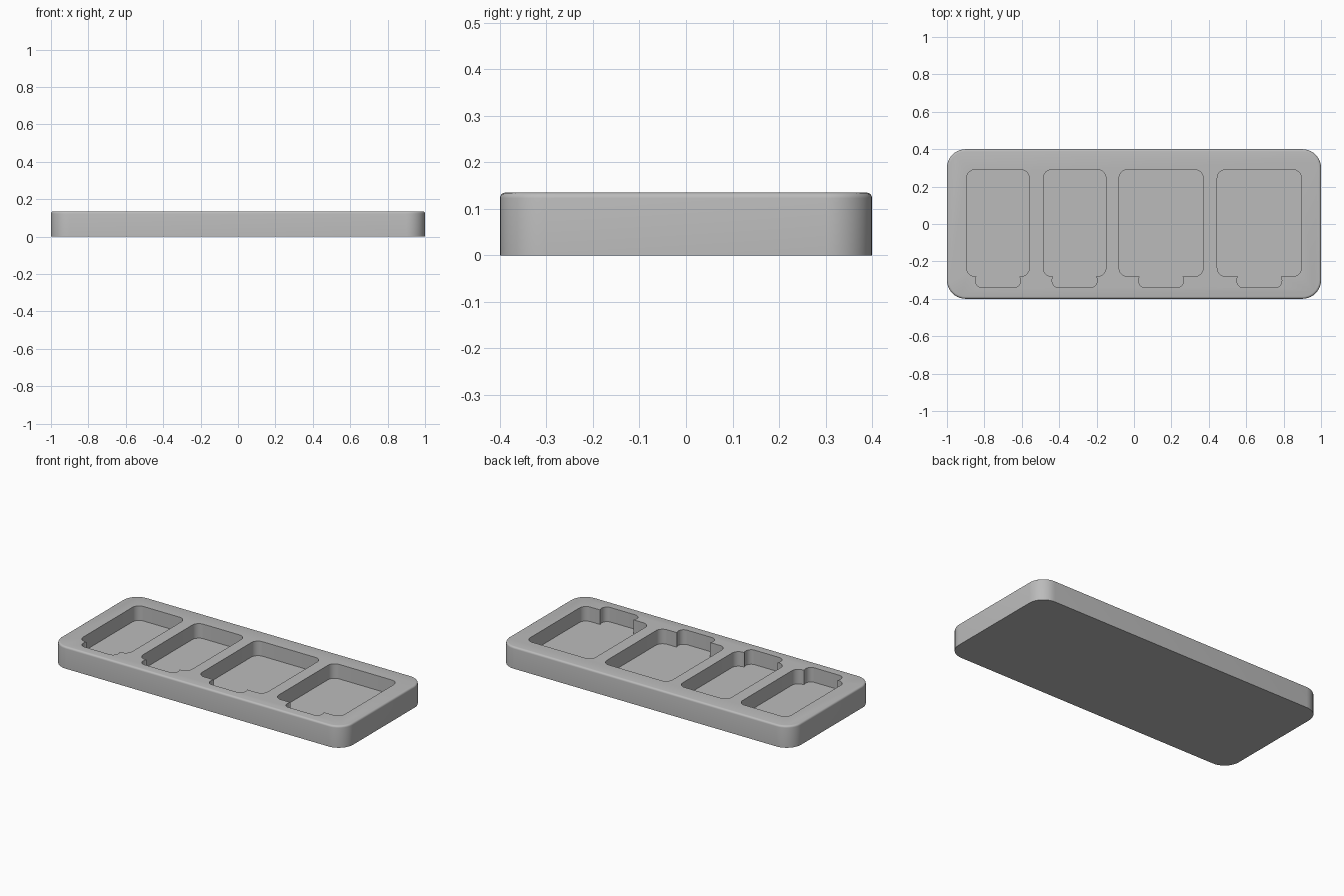
import bpy, bmesh
from math import sin, cos, pi

if "Cube" in bpy.data.objects:
    bpy.data.objects.remove(bpy.data.objects["Cube"], do_unlink=True)

HEIGHT, FLOOR, RIM = 0.135, 0.045, 0.012

grey = bpy.data.materials.new("matte_grey")
grey.use_nodes = True
grey.diffuse_color = (0.5, 0.5, 0.5, 1)
grey.node_tree.nodes["Principled BSDF"].inputs["Base Color"].default_value = grey.diffuse_color


def outline(x0, x1, y0, y1, r, inset=0.0, steps=10):
    """Rounded rectangle, counter-clockwise, optionally shrunk by inset."""
    corners = [(x1 - r, y1 - r), (x0 + r, y1 - r), (x0 + r, y0 + r), (x1 - r, y0 + r)]
    return [(cx + (r - inset) * cos(a), cy + (r - inset) * sin(a))
            for q, (cx, cy) in enumerate(corners)
            for a in [(q + i / steps) * pi / 2 for i in range(steps + 1)]]


def loft(name, rings):
    """Solid from a stack of (outline, z) rings with capped ends."""
    bm = bmesh.new()
    loops = [[bm.verts.new((x, y, z)) for x, y in pts] for pts, z in rings]
    for low, high in zip(loops, loops[1:]):
        n = len(low)
        for i in range(n):
            j = (i + 1) % n
            bm.faces.new((low[i], low[j], high[j], high[i]))
    bm.faces.new(loops[0][::-1])
    bm.faces.new(loops[-1])
    mesh = bpy.data.meshes.new(name)
    bm.to_mesh(mesh)
    bm.free()
    mesh.materials.append(grey)
    ob = bpy.data.objects.new(name, mesh)
    bpy.context.collection.objects.link(ob)
    return ob


# Tray body with a rounded top edge
body = (-1, 1, -0.4, 0.4, 0.1)
rings = [(outline(*body), 0)]
for k in range(5):
    a = k / 4 * pi / 2
    rings.append((outline(*body, inset=RIM * (1 - cos(a))), HEIGHT - RIM + RIM * sin(a)))
tray = loft("tray", rings)


def carve(name, *box):
    """Cut a rounded recess from the top down to the pocket floor."""
    cutter = loft(name, [(outline(*box), FLOOR), (outline(*box), HEIGHT + 0.1)])
    cutter.hide_render = True
    mod = tray.modifiers.new(name, "BOOLEAN")
    mod.operation, mod.solver, mod.object = "DIFFERENCE", "EXACT", cutter
    bpy.context.view_layer.objects.active = tray
    bpy.ops.object.modifier_apply(modifier=name)
    bpy.data.objects.remove(cutter, do_unlink=True)


# Four pockets, each with a finger notch at the front
for x0, x1 in [(-0.895, -0.56), (-0.485, -0.15), (-0.08, 0.37), (0.445, 0.895)]:
    mid = (x0 + x1) / 2
    carve("pocket", x0, x1, -0.28, 0.29, 0.045)
    carve("finger_notch", mid - 0.12, mid + 0.12, -0.34, -0.265, 0.035)

# Smooth rounded corners, crisp edges elsewhere
bpy.ops.object.select_all(action="DESELECT")
tray.select_set(True)
bpy.context.view_layer.objects.active = tray
bpy.ops.object.shade_smooth_by_angle(angle=pi / 6)
